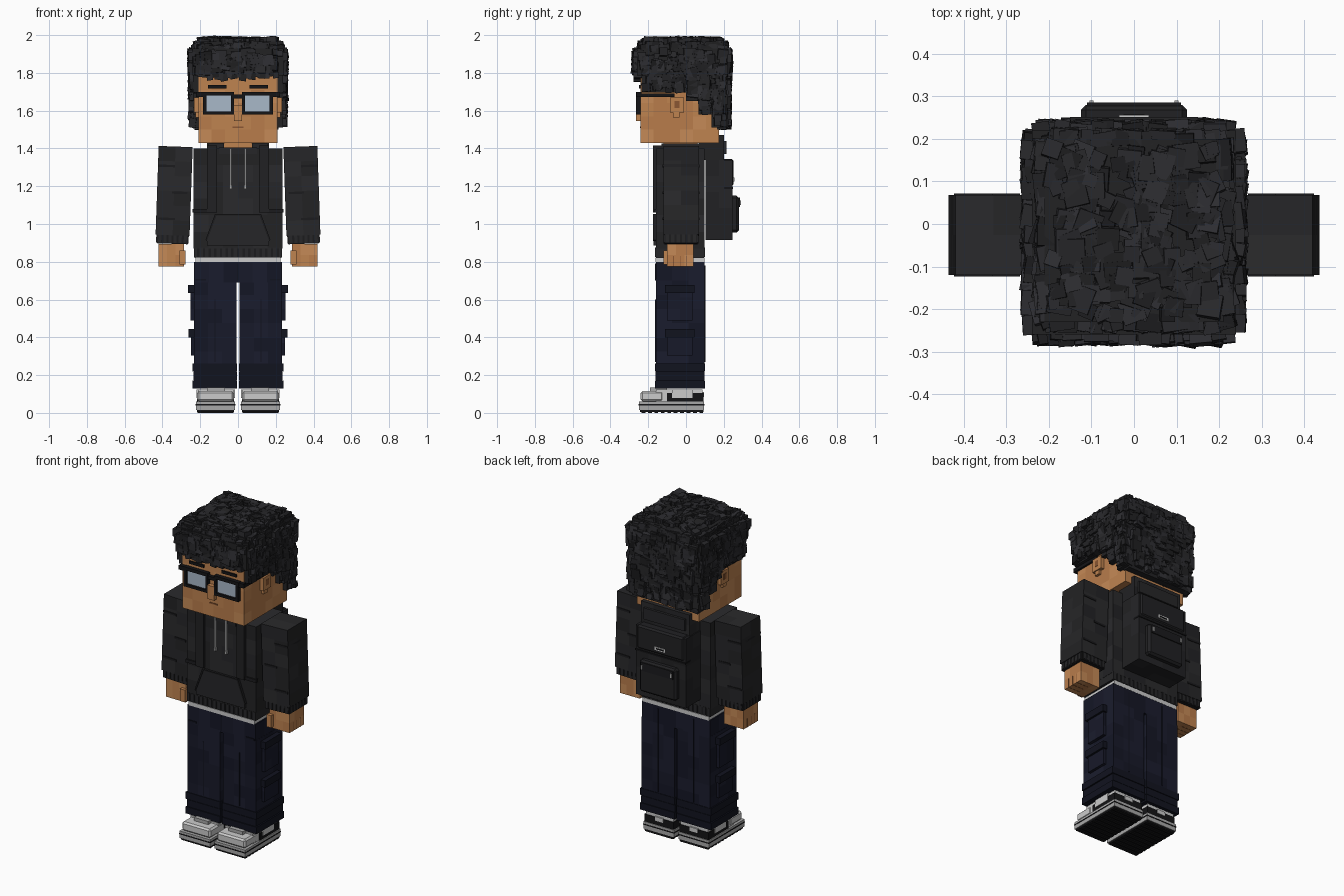
import bpy, bmesh, math, random
from mathutils import Vector, Matrix, Euler

if "Cube" in bpy.data.objects:
    bpy.data.objects.remove(bpy.data.objects["Cube"])

random.seed(7)


def mat(name, hexa):
    """Material from an sRGB hex colour."""
    m = bpy.data.materials.new(name)
    c = [int(hexa[i:i + 2], 16) / 255 for i in (0, 2, 4)]
    m.diffuse_color = [v / 12.92 if v < .04 else ((v + .055) / 1.055) ** 2.4 for v in c] + [1]
    m.use_nodes = True
    m.node_tree.nodes["Principled BSDF"].inputs["Base Color"].default_value = m.diffuse_color
    return m


def tones(name, *hexes):
    return [mat(f"{name}_{i}", h) for i, h in enumerate(hexes)]


SKIN = tones("skin", "bf8350", "b87c4b", "c58a57")
SHADE = tones("skin_shade", "8a5632")
HOODIE = tones("hoodie", "262628", "2a2a2c", "222224")
RIB = tones("rib", "1b1b1d")
BAG = tones("bag", "212123", "252527")
DENIM = tones("trousers", "171929", "1a1c2d", "141625")
NAVY = tones("trouser_trim", "11131f")
HAIR = tones("hair", "28282b", "222224", "2e2e32", "1d1d1f")
BLACK = tones("black", "141416")
WHITE = tones("white", "d2d2d2")
GREY = tones("sole_grey", "a9a9a9")
LENS = tones("lens", "a9b8c8")


def finish(bm, name, mats):
    me = bpy.data.meshes.new(name)
    bm.to_mesh(me)
    bm.free()
    for m in mats:
        me.materials.append(m)
    ob = bpy.data.objects.new(name, me)
    bpy.context.collection.objects.link(ob)
    return ob


def box(name, x, y, z, mats, cell=0, bevel=0, tilt=0):
    """Box from (lo, hi) ranges; cell cuts it into patches of mixed tone."""
    lo = Vector((min(x), min(y), min(z)))
    hi = Vector((max(x), max(y), max(z)))
    bm = bmesh.new()
    bmesh.ops.create_cube(bm, size=1, matrix=Matrix.Translation((lo + hi) / 2) @ Matrix.Diagonal((*(hi - lo), 1)))
    if bevel:
        bmesh.ops.bevel(bm, geom=bm.edges[:], offset=bevel, segments=1, affect='EDGES')
    if cell:
        for a in range(3):
            n = max(1, round((hi[a] - lo[a]) / cell))
            for i in range(1, n):
                co, no = Vector(), Vector()
                co[a], no[a] = lo[a] + (hi[a] - lo[a]) * i / n, 1
                bmesh.ops.bisect_plane(bm, geom=bm.verts[:] + bm.edges[:] + bm.faces[:], plane_co=co, plane_no=no)
        for f in bm.faces:
            f.material_index = random.randrange(len(mats))
    if tilt:   # lean outwards about the shoulder
        s = 1 if lo.x > 0 else -1
        bmesh.ops.rotate(bm, verts=bm.verts[:], cent=(s * .33, 0, 1.41), matrix=Matrix.Rotation(-s * tilt, 3, 'Y'))
    return finish(bm, name, mats)


def pair(name, x, *rest, **kw):
    """Same box on both sides."""
    for side, s in (("left", 1), ("right", -1)):
        box(f"{side}_{name}", (s * x[0], s * x[1]), *rest, **kw)


def plate(name, pts, y0, y1, mats):
    """Front-facing (x, z) outline extruded along y."""
    bm = bmesh.new()
    f = bm.faces.new([bm.verts.new((x, y0, z)) for x, z in pts])
    r = bmesh.ops.extrude_face_region(bm, geom=[f])
    bmesh.ops.translate(bm, verts=[v for v in r["geom"] if isinstance(v, bmesh.types.BMVert)], vec=(0, y1 - y0, 0))
    bmesh.ops.recalc_face_normals(bm, faces=bm.faces[:])
    return finish(bm, name, mats)


# head and face
box("head", (-.21, .21), (-.24, .175), (1.43, 1.85), SKIN, cell=.07)
box("neck", (-.075, .075), (-.12, .06), (1.39, 1.44), SKIN)
box("nose", (-.022, .022), (-.265, -.23), (1.545, 1.63), SKIN)
box("mouth", (-.028, .028), (-.243, -.23), (1.508, 1.516), SHADE)
pair("ear", (.2, .232), (-.085, -.01), (1.59, 1.67), SKIN)
pair("ear_lobe", (.2, .226), (-.07, -.035), (1.565, 1.59), SKIN)
pair("ear_hollow", (.2, .234), (-.06, -.035), (1.615, 1.65), SHADE)
pair("eyebrow", (.06, .16), (-.248, -.23), (1.718, 1.735), BLACK)

# glasses
pair("lens", (.03, .17), (-.252, -.246), (1.59, 1.69), LENS)
pair("frame_top", (.022, .19), (-.265, -.24), (1.68, 1.7), BLACK)
pair("frame_bottom", (.022, .185), (-.265, -.24), (1.58, 1.596), BLACK)
pair("frame_inner", (.022, .037), (-.265, -.24), (1.58, 1.7), BLACK)
pair("frame_outer", (.168, .186), (-.265, -.24), (1.58, 1.7), BLACK)
box("glasses_bridge", (-.024, .024), (-.262, -.24), (1.665, 1.685), BLACK)
pair("glasses_hinge", (.18, .22), (-.262, -.235), (1.672, 1.698), BLACK)
pair("glasses_temple", (.208, .222), (-.26, -.06), (1.672, 1.692), BLACK)

# hair: solid core blocks, each covered with tilted chunks
core = [((-.24, -.26, 1.785), (.24, .22, 1.93)), ((-.21, -.23, 1.9), (.21, .2, 1.965)),
        ((-.215, .165, 1.5), (.215, .215, 1.85))]
for s in (-1, 1):
    for y0, y1, z0 in ((-.235, .0, 1.695), (.0, .065, 1.65), (.065, .135, 1.58), (.135, .215, 1.51)):
        a, b = sorted((s * .205, s * .237))
        core.append(((a, y0, z0), (b, y1, 1.85)))
bm = bmesh.new()


def chunk(c, size, rot, tone):
    m = Matrix.Translation(c) @ rot.to_matrix().to_4x4() @ Matrix.Diagonal((*size, 1))
    vs = bmesh.ops.create_cube(bm, size=1, matrix=m)["verts"]
    for f in {f for v in vs for f in v.link_faces}:
        f.material_index = tone


for lo, hi in core:
    lo, hi = Vector(lo), Vector(hi)
    chunk((lo + hi) / 2, hi - lo, Euler(), 1)
    for a in range(3):
        u, v = [i for i in range(3) if i != a]
        for end in (lo, hi):
            if a == 2 and end is lo:
                continue
            if hi[u] - lo[u] < .04 or hi[v] - lo[v] < .04:
                continue
            if a == 0 and abs(end.x) < .206:       # hidden inner faces
                continue
            n = int((hi[u] - lo[u]) * (hi[v] - lo[v]) / (.00085 if a == 2 else .0009))
            for _ in range(n):
                w = random.uniform(.028, .065)
                c, size, rot = Vector(), Vector((w, w, w)), Euler()
                for i in (u, v):
                    pad = min(w * .45, (hi[i] - lo[i]) / 2)
                    c[i] = random.uniform(lo[i] + pad, hi[i] - pad)
                c[a] = end[a]
                size[a] = random.uniform(.03, .05)
                rot[a] = random.uniform(-.45, .45) if a == 2 else random.uniform(-.15, .15)
                rot[u], rot[v] = random.uniform(-.2, .2), random.uniform(-.2, .2)
                chunk(c, size, rot, random.choice((0, 0, 1, 2, 3)))
# ragged fringe over the forehead
for i in range(17):
    w = random.uniform(.03, .045)
    chunk((-.2 + i * .025, -.255, random.uniform(1.775, 1.8)), (w, .045, w), Euler((0, random.uniform(-.2, .2), 0)), i % 4)
finish(bm, "curly_hair", HAIR)

# hoodie body, hem, pocket, hood and strings
box("hoodie_body", (-.235, .235), (-.16, .098), (.87, 1.4), HOODIE, cell=.085)
box("hoodie_hem", (-.23, .23), (-.158, .096), (.82, .88), RIB)
for i in range(16):
    x = -.225 + i * .03
    box("hem_rib", (x - .009, x + .009), (-.163, .1), (.825, .875), HOODIE)
box("shirt_hem", (-.225, .225), (-.161, .099), (.798, .822), WHITE)
plate("front_pocket", [(-.165, .885), (.165, .885), (.165, .92), (.115, 1.05), (-.115, 1.05), (-.165, .92)], -.172, -.15, HOODIE)
plate("pocket_top_seam", [(-.115, 1.045), (.115, 1.045), (.115, 1.053), (-.115, 1.053)], -.175, -.15, RIB)
for s in (-1, 1):
    plate("pocket_edge", [(s * .165, .91), (s * .172, .915), (s * .122, 1.053), (s * .112, 1.05)], -.176, -.15, RIB)
pair("hood_side", (.075, .16), (-.13, .12), (1.385, 1.425), HOODIE)
box("hood_front", (-.1, .1), (-.165, -.12), (1.37, 1.405), HOODIE)
box("hood_back", (-.165, .165), (.07, .2), (1.34, 1.47), HOODIE, cell=.08)
box("hood_fold", (-.14, .14), (.09, .215), (1.37, 1.44), HOODIE)
pair("hood_string", (.034, .042), (-.173, -.155), (1.2, 1.4), WHITE)
pair("string_tip", (.032, .044), (-.176, -.155), (1.185, 1.205), GREY)

# sleeves, cuffs and hands
LEAN = .035
pair("sleeve", (.24, .42), (-.12, .068), (.94, 1.41), HOODIE, cell=.085, tilt=LEAN)
pair("sleeve_cuff", (.248, .412), (-.115, .062), (.895, .945), RIB, tilt=LEAN)
for i in range(6):
    x, y = .262 + i * .027, -.1 + i * .029
    pair("cuff_rib", (x - .008, x + .008), (-.119, .066), (.9, .945), HOODIE, tilt=LEAN)
    pair("cuff_side_rib", (.244, .416), (y - .009, y + .009), (.9, .945), HOODIE, tilt=LEAN)
for z, x0, x1 in ((1.3, .33, .42), (1.16, .26, .34), (1.02, .32, .41)):
    pair("sleeve_fold", (x0, x1), (-.124, .072), (z, z + .012), RIB, tilt=LEAN)
pair("hand", (.285, .42), (-.1, .04), (.775, .895), SKIN, cell=.05)
pair("thumb", (.278, .31), (-.12, -.05), (.785, .86), SKIN)
for y in (-.066, -.031, .004):
    pair("finger_gap", (.34, .421), (y - .002, y + .002), (.774, .83), SHADE)

# backpack
box("backpack_body", (-.17, .17), (.104, .245), (.915, 1.34), BAG, cell=.09)
box("backpack_flap", (-.16, .16), (.12, .252), (1.2, 1.345), BAG, bevel=.01)
box("backpack_zip", (-.172, .172), (.2, .25), (1.185, 1.195), BLACK)
box("backpack_pocket", (-.125, .125), (.235, .28), (.955, 1.15), BAG, bevel=.012)
box("pocket_flap", (-.11, .11), (.24, .286), (1.09, 1.14), RIB)
box("plain_tag", (-.035, .035), (.245, .256), (1.225, 1.245), WHITE)
box("tag_inset", (-.025, .025), (.245, .258), (1.231, 1.239), BLACK)
pair("zip_pull", (.095, .105), (.25, .29), (1.1, 1.125), GREY)
pair("strap_front", (.112, .165), (-.175, -.15), (1.06, 1.41), BAG)
pair("strap_top", (.112, .165), (-.175, .13), (1.395, 1.415), BAG)
pair("strap_side", (.15, .24), (-.168, -.15), (1.06, 1.08), RIB)

# trousers
box("trouser_waist", (-.232, .232), (-.16, .098), (.69, .8), DENIM, cell=.08)
pair("trouser_leg", (.009, .233), (-.16, .098), (.25, .7), DENIM, cell=.08)
for i, z in enumerate((.13, .175, .22)):
    g = .006 * (i != 1)
    pair("trouser_cuff", (.006, .235 + g), (-.162 - g / 3, .099 + g / 3), (z, z + .042), NAVY)
pair("cuff_core", (.009, .232), (-.158, .096), (.13, .26), NAVY)
pair("front_seam", (.118, .124), (-.164, -.15), (.27, .6), NAVY)
pair("back_seam", (.118, .124), (.09, .102), (.27, .78), NAVY)
pair("hip_pocket", (.17, .225), (-.164, -.15), (.7, .71), NAVY)
box("fly_seam", (-.004, .004), (-.163, -.15), (.7, .79), NAVY)
for z0, z1, x1 in ((.49, .67, .252), (.305, .435, .25)):
    pair("cargo_pocket", (.22, x1), (-.1, .035), (z0, z1), DENIM, cell=.07)
    pair("cargo_flap", (.22, x1 + .012), (-.11, .045), (z1 - .035, z1 + .008), NAVY)

# shoes
pair("outsole", (.02, .218), (-.243, .093), (.006, .018), BLACK)
for i in range(10):
    y = -.235 + i * .034
    pair("tread_bar", (.024, .214), (y, y + .02), (0, .01), BLACK)
pair("midsole", (.015, .223), (-.25, .096), (.016, .06), GREY)
pair("sole_stripe", (.013, .225), (-.252, .098), (.04, .046), BLACK)
pair("toe_cap", (.022, .216), (-.24, -.12), (.06, .115), WHITE, bevel=.01)
pair("shoe_upper", (.025, .212), (-.16, .088), (.06, .125), WHITE)
pair("shoe_heel", (.02, .218), (-.1, .092), (.058, .105), BLACK)
pair("shoe_side_panel", (.017, .221), (-.075, .035), (.08, .125), WHITE)
pair("heel_tab", (.09, .145), (.06, .096), (.085, .11), WHITE)
pair("shoe_tongue", (.07, .165), (-.19, -.1), (.1, .135), GREY)
